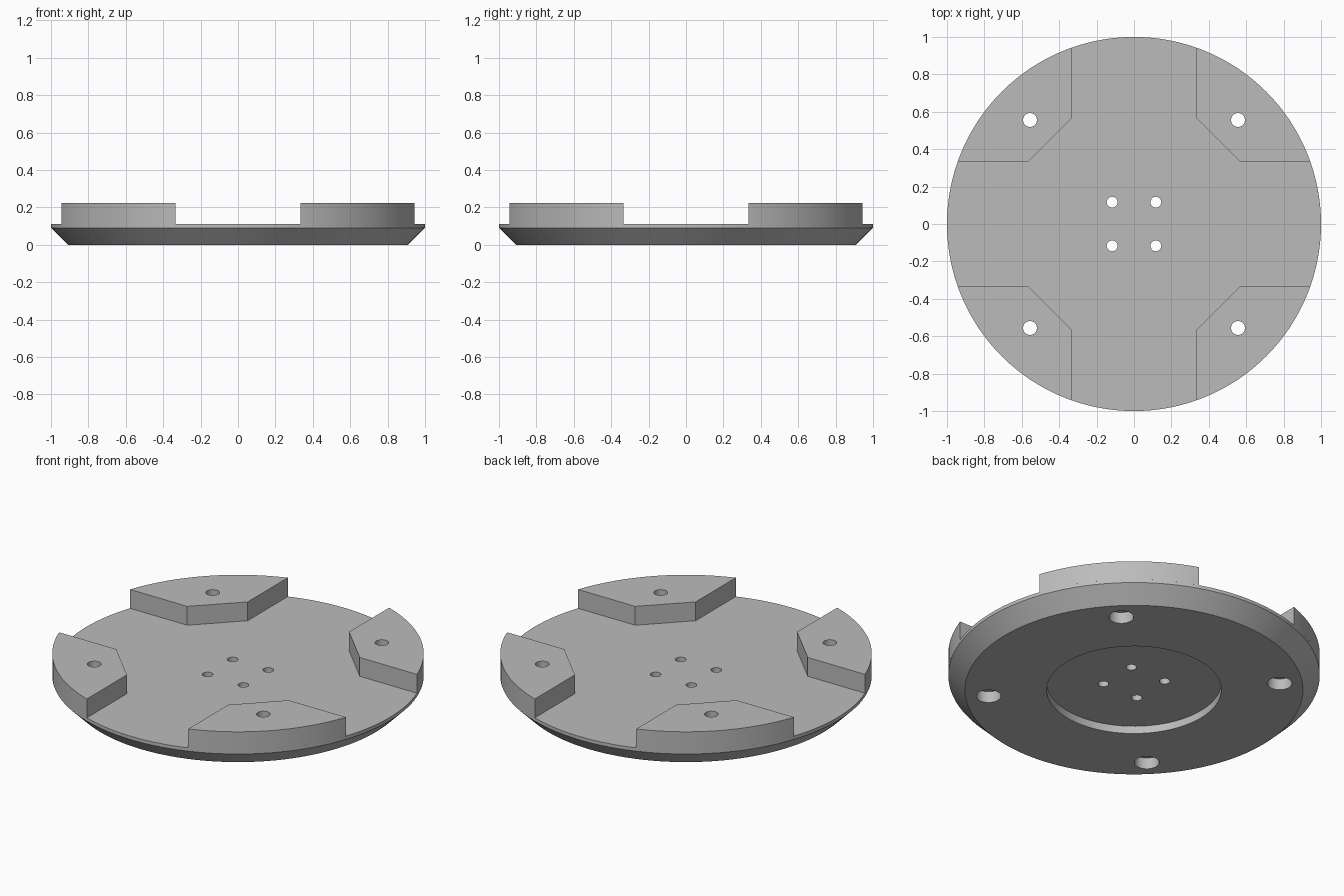
import bpy, bmesh, math

if "Cube" in bpy.data.objects:
    bpy.data.objects.remove(bpy.data.objects["Cube"])

grey = bpy.data.materials.new("satin grey")
grey.diffuse_color = (0.5, 0.5, 0.5, 1)
grey.use_nodes = True
grey.node_tree.nodes["Principled BSDF"].inputs["Base Color"].default_value = grey.diffuse_color

TOP, BLOCK_TOP = 0.11, 0.222
HOLE, CENTRE = 0.556, 0.117
CORNERS = [(sx, sy) for sx in (1, -1) for sy in (1, -1)]


def finish(name, bm):
    bmesh.ops.recalc_face_normals(bm, faces=bm.faces)
    me = bpy.data.meshes.new(name)
    bm.to_mesh(me)
    bm.free()
    ob = bpy.data.objects.new(name, me)
    bpy.context.collection.objects.link(ob)
    me.materials.append(grey)
    return ob


def rings(bm, profile, n, x=0, y=0):
    """Closed solid of stacked circles given as (radius, z)."""
    loops = [[bm.verts.new((x + r * math.cos(2 * math.pi * i / n),
                            y + r * math.sin(2 * math.pi * i / n), z))
              for i in range(n)] for r, z in profile]
    for a, b in zip(loops, loops[1:]):
        for i in range(n):
            j = (i + 1) % n
            bm.faces.new((a[i], a[j], b[j], b[i]))
    bm.faces.new(loops[0][::-1])
    bm.faces.new(loops[-1])


def prism(bm, outline, z0, z1):
    face = bm.faces.new([bm.verts.new((x, y, z0)) for x, y in outline])
    ext = bmesh.ops.extrude_face_region(bm, geom=[face])
    for v in ext["geom"]:
        if isinstance(v, bmesh.types.BMVert):
            v.co.z = z1


# Base disc with a bevelled lower edge
bm = bmesh.new()
rings(bm, [(0.91, 0), (1, 0.09), (1, TOP)], 128)
disc = finish("base_disc", bm)

# Four corner blocks: straight inner edges, clipped corner, arc outside
a0 = math.asin(0.333)
a1 = math.pi / 2 - a0
arc = [(math.cos(a0 + (a1 - a0) * i / 24), math.sin(a0 + (a1 - a0) * i / 24))
       for i in range(25)]
outline = [(0.333, 0.567), (0.567, 0.333)] + arc
bm = bmesh.new()
for sx, sy in CORNERS:
    prism(bm, [(x * sx, y * sy) for x, y in outline], TOP, BLOCK_TOP)
blocks = finish("corner_blocks", bm)

# Cutter: centre recess with screw holes, counterbored corner holes
bm = bmesh.new()
rings(bm, [(0.47, -0.1), (0.47, 0.045)], 96)
recess = finish("recess_cutter", bm)
bm = bmesh.new()
for sx, sy in CORNERS:
    rings(bm, [(0.029, -0.2), (0.029, 0.4)], 32, sx * CENTRE, sy * CENTRE)
    rings(bm, [(0.067, -0.2), (0.067, 0.067), (0.037, 0.067), (0.037, 0.4)],
          32, sx * HOLE, sy * HOLE)
holes = finish("hole_cutter", bm)


def cut(ob, cutter):
    mod = ob.modifiers.new("cut", "BOOLEAN")
    mod.operation = "DIFFERENCE"
    mod.solver = "EXACT"
    mod.object = cutter


cut(disc, recess)
cut(disc, holes)
cut(blocks, holes)

# Apply the cuts, then smooth the round walls and keep edges sharp
for ob in (disc, blocks):
    bpy.ops.object.select_all(action="DESELECT")
    ob.select_set(True)
    bpy.context.view_layer.objects.active = ob
    for mod in list(ob.modifiers):
        bpy.ops.object.modifier_apply(modifier=mod.name)
    bpy.ops.object.shade_smooth_by_angle(angle=math.radians(30))
for ob in (recess, holes):
    bpy.data.objects.remove(ob)
